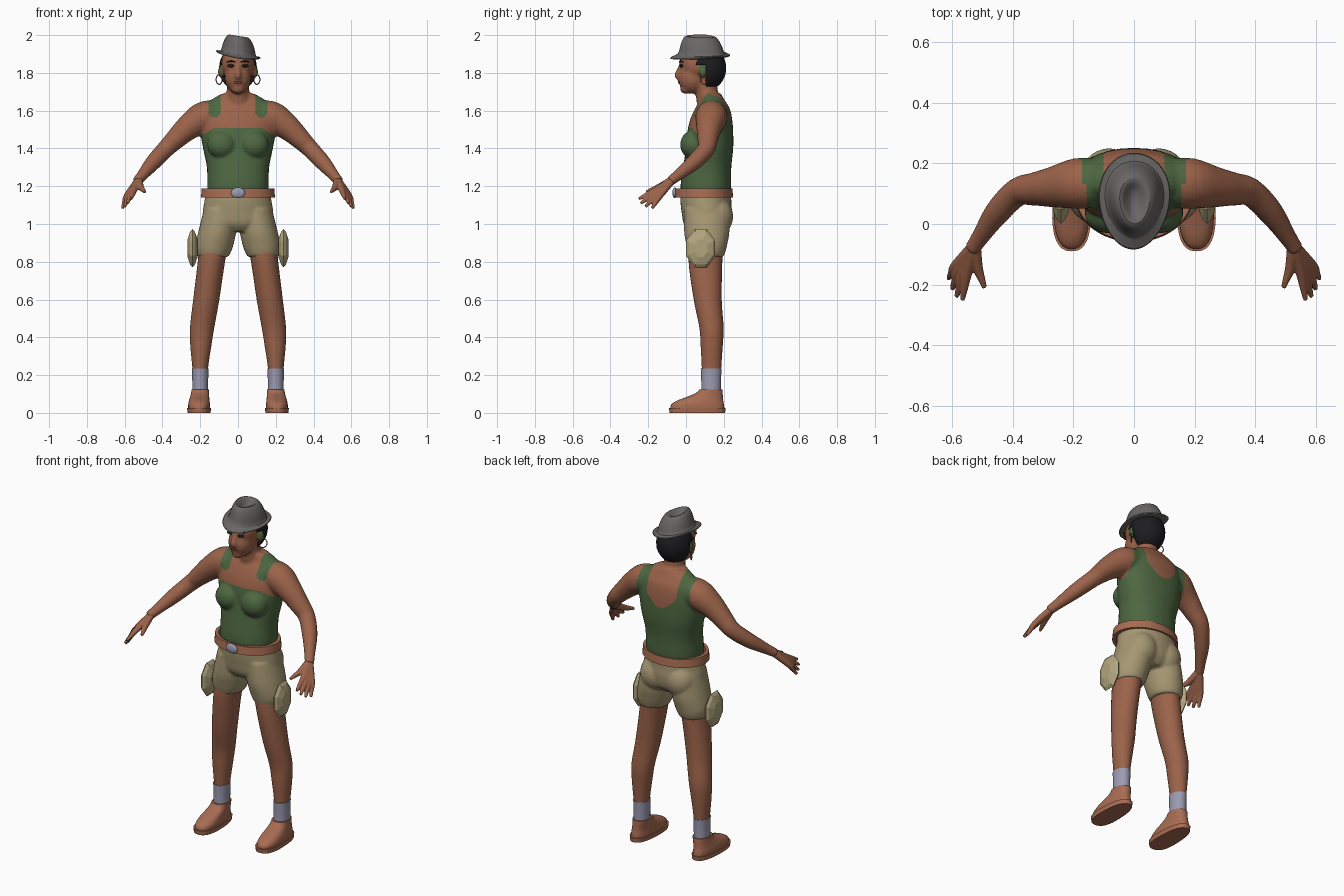
import bpy, bmesh
from math import sin, cos, pi, radians, copysign
from mathutils import Vector, Matrix

cube = bpy.data.objects.get("Cube")
if cube:
    bpy.data.objects.remove(cube)


def material(name, r, g, b):
    m = bpy.data.materials.new(name)
    m.use_nodes = True
    m.diffuse_color = (r, g, b, 1)
    node = m.node_tree.nodes["Principled BSDF"]
    node.inputs["Base Color"].default_value = (r, g, b, 1)
    node.inputs["Roughness"].default_value = 0.8
    return m


skin = material("skin", .33, .125, .068)
green = material("green cloth", .075, .135, .052)
khaki = material("khaki cloth", .38, .31, .17)
cream = material("pouch cream", .45, .38, .21)
leather = material("brown leather", .39, .15, .085)
grey = material("hat grey", .14, .135, .13)
black = material("hair black", .012, .012, .014)
lilac = material("sock lilac", .33, .33, .45)
lip = material("lip brown", .2, .065, .045)


def smooth_rows(rows, steps=5):
    """Catmull-Rom interpolation of rows of numbers."""
    out = []
    for i in range(len(rows) - 1):
        a, b = rows[max(i - 1, 0)], rows[i]
        c, d = rows[i + 1], rows[min(i + 2, len(rows) - 1)]
        for k in range(steps):
            t = k / steps
            out.append([q + .5 * t * (r - p + t * (2 * p - 5 * q + 4 * r - s + t * (3 * (q - r) + s - p)))
                        for p, q, r, s in zip(a, b, c, d)])
    return out + [list(rows[-1])]


def skin_rings(bm, rings, caps=True, loop=False):
    vs = [[bm.verts.new(p) for p in ring] for ring in rings]
    n = len(vs[0])
    pairs = list(zip(vs, vs[1:])) + ([(vs[-1], vs[0])] if loop else [])
    for a, b in pairs:
        for i in range(n):
            j = (i + 1) % n
            bm.faces.new((a[i], a[j], b[j], b[i]))
    if caps and not loop:
        bm.faces.new(vs[0][::-1])
        bm.faces.new(vs[-1])


def stack(bm, rows, side=1, n=32, power=1.0, egg=0.0, steps=5, loop=False):
    """Loft of level rings; each row is z, x centre, y centre, x radius, y radius."""
    rings = []
    for z, x, y, rx, ry in (smooth_rows(rows, steps) if steps else rows):
        ring = []
        for i in range(n):
            a = 2 * pi * i / n
            c, s = (copysign(abs(v) ** power, v) for v in (cos(a), sin(a)))
            ring.append((side * (x + rx * c * (1 + egg * s)), y + ry * s, z))
        rings.append(ring)
    skin_rings(bm, rings, loop=loop)


def tube(bm, rows, side=1, n=14, steps=4):
    """Round tube; each row is x, y, z, radius."""
    rows = smooth_rows(rows, steps)
    pts = [Vector(r[:3]) for r in rows]
    rings = []
    for i, p in enumerate(pts):
        d = pts[min(i + 1, len(pts) - 1)] - pts[max(i - 1, 0)]
        q = d.to_track_quat('Z', 'Y')
        ring = [p + q @ Vector((cos(2 * pi * k / n), sin(2 * pi * k / n), 0)) * rows[i][3] for k in range(n)]
        rings.append([(side * v.x, v.y, v.z) for v in ring])
    skin_rings(bm, rings)


def ball(bm, centre, radii, seg=24):
    bmesh.ops.create_uvsphere(bm, u_segments=seg, v_segments=seg // 2, radius=1,
                              matrix=Matrix.Translation(centre) @ Matrix.Diagonal((*radii, 1)))


def finish(name, bm, mats, voxel=0, relax=0, rule=None, flat=False):
    bmesh.ops.recalc_face_normals(bm, faces=bm.faces)
    me = bpy.data.meshes.new(name)
    bm.to_mesh(me)
    bm.free()
    ob = bpy.data.objects.new(name, me)
    bpy.context.collection.objects.link(ob)
    if voxel:
        # fuse overlapping volumes into one skin
        rm = ob.modifiers.new("fuse", 'REMESH')
        rm.mode, rm.voxel_size = 'VOXEL', voxel
        sm = ob.modifiers.new("relax", 'SMOOTH')
        sm.factor, sm.iterations = .5, relax
        dg = bpy.context.evaluated_depsgraph_get()
        me = bpy.data.meshes.new_from_object(ob.evaluated_get(dg))
        ob.modifiers.clear()
        ob.data = me
    me.materials.clear()
    for m in mats:
        me.materials.append(m)
    if not flat:
        me.shade_smooth()
        if not voxel:
            me.set_sharp_from_angle(angle=radians(45))
    if rule:
        for f in me.polygons:
            f.material_index = int(rule(f.center))
    return ob


# Body: torso, bust, neck, head and arms fused together
def is_top(c):
    x, z = abs(c.x), c.z
    if c.y > .135:
        neckline = .1 * min(1, max(0, (z - 1.48) / .08)) ** .5
        edge = .21 if z < 1.45 else .195 - .13 * (z - 1.45)
        return neckline <= x < edge and z < 1.69
    strap = ((x - .123) / .034) ** 2 + (max(0, 1.6 - z) / .036) ** 2 < 1
    return strap or (x < .21 and z < 1.51 - .55 * max(0, x - .12))


bm = bmesh.new()
stack(bm, [(1.13, 0, .105, .16, .125), (1.2, 0, .105, .163, .134), (1.3, 0, .112, .165, .128),
           (1.4, 0, .125, .185, .125), (1.48, 0, .128, .198, .122), (1.55, 0, .133, .2, .112),
           (1.61, 0, .14, .185, .092), (1.655, 0, .14, .145, .065), (1.69, 0, .13, .085, .055)], power=.9)
stack(bm, [(1.6, 0, .125, .07, .062), (1.68, 0, .112, .06, .06), (1.8, 0, .1, .058, .058)])
ball(bm, (0, .078, 1.845), (.088, .114, .1))
ball(bm, (0, .035, 1.775), (.07, .078, .086))
ball(bm, (0, .0, 1.715), (.036, .032, .026))
tube(bm, [(0, -.025, 1.845, .01), (0, -.04, 1.81, .013), (0, -.045, 1.785, .018), (0, -.03, 1.772, .014)])
for s in (1, -1):
    ball(bm, (s * .085, .035, 1.42), (.078, .066, .075))
    ball(bm, (s * .092, .09, 1.805), (.014, .022, .032))
    tube(bm, [(.13, .135, 1.575, .082), (.19, .133, 1.56, .084), (.265, .122, 1.51, .068),
              (.33, .115, 1.45, .055), (.385, .105, 1.395, .047), (.45, .04, 1.325, .042),
              (.505, -.04, 1.26, .03), (.535, -.085, 1.225, .026)], s, n=20)
finish("body", bm, (skin, green), .008, 5, is_top)

# Hands: every digit runs from the wrist so that they merge into a palm
digits = [((.55, -.16, 1.18), (.566, -.25, 1.133)), ((.565, -.16, 1.165), (.585, -.24, 1.11)),
          ((.578, -.15, 1.155), (.6, -.215, 1.092)), ((.588, -.137, 1.15), (.612, -.18, 1.083)),
          ((.515, -.145, 1.195), (.493, -.21, 1.17))]
for s, word in ((1, "left"), (-1, "right")):
    bm = bmesh.new()
    for knuckle, tip in digits:
        mid = Vector(knuckle).lerp(Vector(tip), .6)
        tube(bm, [(.525, -.07, 1.235, .02), (*knuckle, .017), (*mid, .012), (*tip, .008)], s)
    finish(word + "_hand", bm, (skin,), .004, 3)

# Face details
bm = bmesh.new()
for s in (1, -1):
    ball(bm, (s * .035, -.024, 1.838), (.021, .011, .009), 16)
    tube(bm, [(.014, -.034, 1.856, .003), (.036, -.031, 1.863, .004), (.058, -.015, 1.857, .003)], s, n=8)
finish("eyes_and_brows", bm, (black,))
bm = bmesh.new()
ball(bm, (0, -.033, 1.75), (.023, .01, .008), 16)
finish("lips", bm, (lip,))

# Hair: shell around the back of the skull, open at the face and ears
bm = bmesh.new()
ball(bm, (0, .105, 1.825), (.1, .108, .118), 40)
cut = [f for f in bm.faces if (lambda c: c.y < .025 or (c.z < 1.835 and c.y < .105) or c.z > 1.92)(f.calc_center_median())]
bmesh.ops.delete(bm, geom=cut, context='FACES')
hair = finish("hair", bm, (black,))
hair.modifiers.new("thickness", 'SOLIDIFY').thickness = .02

# Earrings
for s, word in ((1, "left"), (-1, "right")):
    bm = bmesh.new()
    turns = [2 * pi * k / 16 for k in range(17)]
    tube(bm, [(.1 + .016 * cos(a), .095 + .016 * cos(a), 1.765 + .026 * sin(a), .003) for a in turns], s, n=6, steps=1)
    finish(word + "_earring", bm, (leather,))

# Hat: brim, crown and dented top, tipped to one side
bm = bmesh.new()
stack(bm, [(1.885, 0, .08, .088, .118), (1.88, 0, .075, .119, .16), (1.888, 0, .075, .121, .163),
           (1.897, 0, .08, .094, .122), (1.92, -.002, .082, .09, .117), (1.955, -.006, .08, .081, .108),
           (1.985, -.012, .078, .066, .093), (1.998, -.014, .076, .05, .076), (1.99, -.015, .076, .036, .058),
           (1.968, -.015, .08, .017, .035), (1.962, -.015, .08, .003, .006)], n=48, egg=.12, steps=0)
for v in bm.verts:
    reach = max(0, (v.co.x / .12) ** 2 + ((v.co.y - .075) / .16) ** 2 - .6)
    if v.co.z < 1.893:
        v.co.z += reach * (.12 * (v.co.y - .075) + .03 * (v.co.x / .12) ** 2)
    elif v.co.z > 1.95:
        v.co.z -= .1 * max(0, v.co.y - .1)
bmesh.ops.rotate(bm, verts=bm.verts, cent=(0, .075, 1.89), matrix=Matrix.Rotation(radians(9), 3, 'Y'))
hat = finish("hat", bm, (grey,))
hat.modifiers.new("round", 'SUBSURF').levels = 1

# Shorts: hips, seat and two short legs fused together
bm = bmesh.new()
stack(bm, [(.96, 0, .11, .12, .09), (1.0, 0, .11, .18, .122), (1.06, 0, .11, .187, .133),
           (1.12, 0, .105, .178, .135), (1.185, 0, .105, .168, .135)])
for s in (1, -1):
    ball(bm, (s * .082, .165, 1.04), (.09, .085, .1))
    stack(bm, [(.825, .132, .11, .08, .088), (.85, .13, .11, .092, .098), (.89, .124, .11, .1, .108),
               (.96, .11, .11, .1, .12), (1.08, .09, .11, .09, .12)], s)
finish("shorts", bm, (khaki,), .008, 4)

# Belt and buckle
bm = bmesh.new()
stack(bm, [(1.14, 0, .095, .196, .155), (1.188, 0, .095, .192, .15), (1.188, 0, .095, .172, .135),
           (1.14, 0, .095, .172, .135)], n=48, steps=0, loop=True)
finish("belt", bm, (leather,))
bm = bmesh.new()
ball(bm, (0, -.06, 1.165), (.038, .012, .028))
finish("buckle", bm, (lilac,))

for s, word in ((1, "left"), (-1, "right")):
    # Leg
    bm = bmesh.new()
    stack(bm, [(.95, .12, .11, .08, .09), (.8, .141, .103, .072, .089), (.6, .168, .115, .069, .074),
               (.45, .19, .135, .064, .064), (.35, .197, .136, .055, .058), (.23, .2, .135, .041, .051),
               (.1, .2, .135, .038, .048)], s)
    finish(word + "_leg", bm, (skin,))

    # Sock
    bm = bmesh.new()
    stack(bm, [(.09, .2, .133, .042, .052), (.16, .2, .133, .042, .052), (.235, .2, .133, .044, .055)], s)
    finish(word + "_sock", bm, (lilac,))

    # Shoe: flat sole below a sloping upper
    bm = bmesh.new()
    stack(bm, [(0, .206, .06, .06, .147), (.026, .206, .06, .063, .15)], s, power=.8, egg=-.1, steps=0)
    stack(bm, [(.026, .206, .06, .057, .143), (.045, .206, .062, .057, .139), (.065, .205, .075, .054, .122),
               (.085, .203, .1, .05, .095), (.105, .201, .123, .047, .071), (.125, .2, .132, .046, .06)],
          s, power=.85, egg=-.1)
    finish(word + "_shoe", bm, (leather,))

    # Thigh pouch: eight-sided lens
    bm = bmesh.new()
    rings = [[(s * x, .078 + k * .083 * cos(pi * (i + .5) / 4), .872 + k * .11 * sin(pi * (i + .5) / 4))
              for i in range(8)] for x, k in ((.214, .45), (.228, .85), (.241, 1), (.254, .85), (.267, .45))]
    skin_rings(bm, rings)
    finish(word + "_pouch", bm, (cream,), flat=True)
